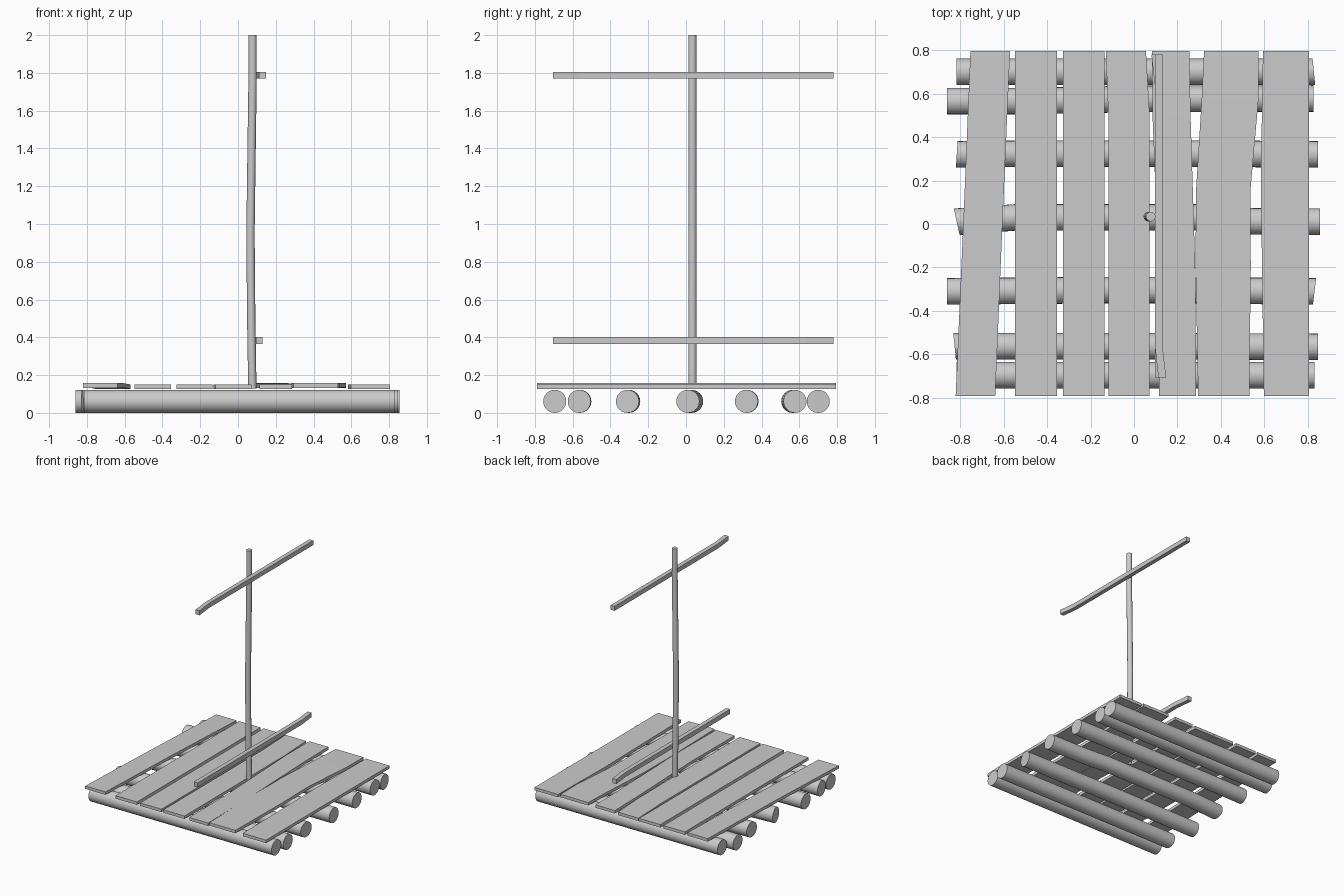
import bpy, bmesh, math


def loft(name, rings, smooth=False):
    """Skin a list of equal-length rings and cap both ends."""
    bm = bmesh.new()
    loops = [[bm.verts.new(p) for p in ring] for ring in rings]
    n = len(loops[0])
    for a, b in zip(loops, loops[1:]):
        for i in range(n):
            j = (i + 1) % n
            bm.faces.new((a[i], a[j], b[j], b[i]))
    bm.faces.new(loops[0])
    bm.faces.new(loops[-1])
    bmesh.ops.recalc_face_normals(bm, faces=bm.faces)
    me = bpy.data.meshes.new(name)
    bm.to_mesh(me)
    bm.free()
    ob = bpy.data.objects.new(name, me)
    bpy.context.collection.objects.link(ob)
    if smooth:
        bpy.ops.object.select_all(action='DESELECT')
        bpy.context.view_layer.objects.active = ob
        ob.select_set(True)
        bpy.ops.object.shade_smooth_by_angle(angle=math.radians(35))
    return ob


def circle(r, n):
    return [(r * math.cos(2 * math.pi * i / n), r * math.sin(2 * math.pi * i / n)) for i in range(n)]


def bar(name, sections, z0, z1):
    """Box beam along y; sections are (y, left x, right x, z lift)."""
    loft(name, [[(a, y, z0 + dz), (b, y, z0 + dz), (b, y, z1 + dz), (a, y, z1 + dz)]
                for y, a, b, dz in sections])


# Base logs along x: (x, y, end slant) per ring
R = 0.061
logs = [
    [(-0.815, 0.70, 0), (0, 0.70, 0), (0.827, 0.70, -0.1)],
    [(-0.86, 0.565, 0), (-0.5, 0.565, 0), (0, 0.575, 0), (0.825, 0.577, 0)],
    [(-0.815, 0.32, 0.06), (-0.5, 0.323, 0), (0.4, 0.323, 0), (0.845, 0.32, 0)],
    [(-0.815, 0.01, -0.22), (-0.55, 0.03, 0), (0.3, 0.03, 0), (0.55, 0.012, 0), (0.855, 0.01, 0)],
    [(-0.86, -0.31, 0), (0, -0.303, 0), (0.83, -0.31, 0.12)],
    [(-0.825, -0.562, -0.1), (0, -0.562, 0), (0.845, -0.565, 0)],
    [(-0.815, -0.695, 0), (0, -0.695, 0), (0.83, -0.695, 0)],
]
for k, path in enumerate(logs):
    loft(f"base_log_{k + 1}",
         [[(x + s * u, y + u, R + v) for u, v in circle(R, 24)] for x, y, s in path], True)

# Deck planks along y
planks = [
    [(-0.79, -0.82, -0.638, 0.006), (0.0, -0.785, -0.605, 0.006), (0.795, -0.752, -0.57, 0.0)],
    [(-0.79, -0.547, -0.355, 0), (0.795, -0.547, -0.355, 0)],
    [(-0.79, -0.326, -0.135, 0), (0.795, -0.326, -0.135, 0)],
    [(-0.79, -0.118, 0.072, 0), (0.5, -0.118, 0.072, 0), (0.795, -0.13, 0.055, 0)],
    [(-0.79, 0.115, 0.285, 0), (-0.25, 0.115, 0.283, 0.004), (0.5, 0.085, 0.26, 0.007),
     (0.795, 0.083, 0.255, 0.005)],
    [(-0.79, 0.295, 0.53, 0.006), (-0.2, 0.283, 0.537, 0.006), (0.15, 0.285, 0.535, 0.008),
     (0.57, 0.311, 0.572, 0.008), (0.795, 0.322, 0.572, 0.006)],
    [(-0.79, 0.597, 0.805, 0), (0.2, 0.583, 0.805, 0), (0.795, 0.593, 0.805, 0)],
]
for k, sections in enumerate(planks):
    bar(f"deck_plank_{k + 1}", sections, 0.127, 0.151)

# Slightly crooked mast
mast = [(0.13, 0.076), (0.5, 0.07), (0.95, 0.066), (1.4, 0.072), (1.75, 0.077), (2.0, 0.077)]
loft("mast", [[(x + u, 0.034 + v, z) for u, v in circle(0.022, 16)] for z, x in mast], True)

# Two crossbars, each kinked at one end
bar("upper_crossbar", [(-0.705, 0.112, 0.148, 0), (-0.56, 0.096, 0.131, 0), (0.78, 0.096, 0.131, 0)],
    1.769, 1.806)
bar("lower_crossbar", [(-0.705, 0.096, 0.131, 0), (0.635, 0.096, 0.131, 0), (0.78, 0.08, 0.115, 0)],
    0.366, 0.403)
